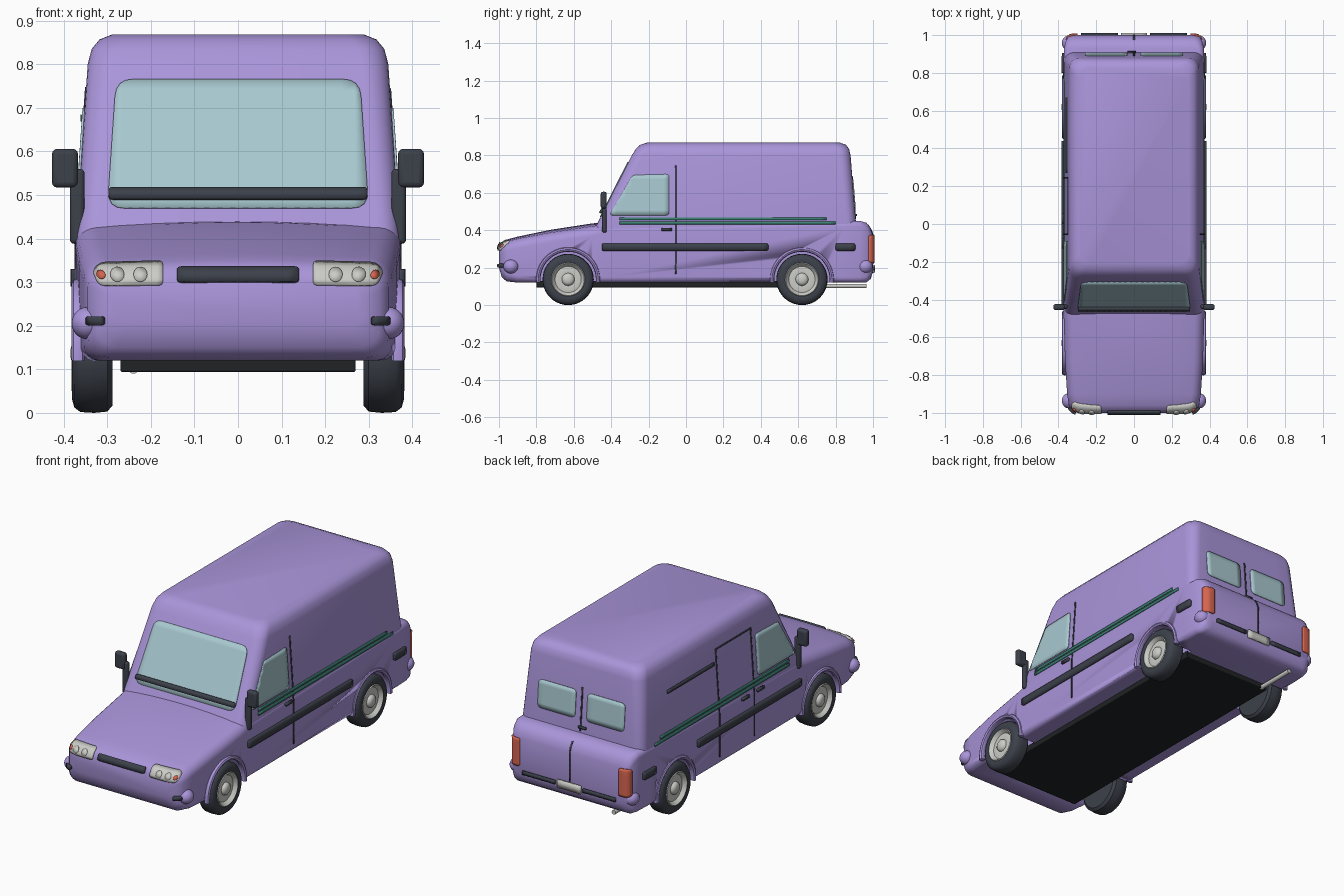
import bpy, bmesh, math
from mathutils import Vector
from mathutils.bvhtree import BVHTree

if "Cube" in bpy.data.objects:
    bpy.data.objects.remove(bpy.data.objects["Cube"])


def material(name, rgb):
    m = bpy.data.materials.new(name)
    m.diffuse_color = (*rgb, 1)
    m.use_nodes = True
    m.node_tree.nodes["Principled BSDF"].inputs["Base Color"].default_value = m.diffuse_color
    return m


PURPLE = material("purple_paint", (.40, .30, .70))
GLASS = material("pale_glass", (.39, .58, .63))
DARK = material("dark_trim", (.045, .052, .068))
BLACK = material("black_underside", (.014, .016, .018))
SILVER = material("silver", (.60, .60, .57))
RED = material("red_lamp", (.68, .13, .08))
TEAL = material("teal_stripe", (.045, .22, .17))


def make(name, bm, mat, mirror=False, thick=0, bevel=0, angle=40):
    bmesh.ops.recalc_face_normals(bm, faces=bm.faces[:])
    me = bpy.data.meshes.new(name)
    bm.to_mesh(me)
    bm.free()
    ob = bpy.data.objects.new(name, me)
    bpy.context.collection.objects.link(ob)
    me.materials.append(mat)
    bpy.ops.object.select_all(action='DESELECT')
    ob.select_set(True)
    bpy.context.view_layer.objects.active = ob
    bpy.ops.object.shade_smooth_by_angle(angle=math.radians(angle))
    if thick:
        s = ob.modifiers.new("thickness", 'SOLIDIFY')
        s.thickness, s.offset = thick, 0
    if bevel:
        b = ob.modifiers.new("bevel", 'BEVEL')
        b.width, b.segments = bevel, 3
    if mirror:
        ob.modifiers.new("mirror", 'MIRROR')
    return ob


def loft(rings, bm=None):
    bm = bm or bmesh.new()
    vs = [[bm.verts.new(p) for p in r] for r in rings]
    n = len(vs[0])
    for a, b in zip(vs, vs[1:]):
        for i in range(n):
            bm.faces.new((a[i], a[(i + 1) % n], b[(i + 1) % n], b[i]))
    bm.faces.new(vs[0])
    bm.faces.new(vs[-1])
    bmesh.ops.recalc_face_normals(bm, faces=bm.faces[:])
    return bm


def ring(h, lo, hi, rl, rh, crown=0):
    """Rounded rectangle with a slightly domed upper edge."""
    pts = []
    for k, (u, v, r) in enumerate([(h - rl, lo + rl, rl), (h - rh, hi - rh, rh),
                                   (rh - h, hi - rh, rh), (rl - h, lo + rl, rl)]):
        for i in range(7):
            a = math.radians(-90 + 90 * k + 15 * i)
            pts.append((u + r * math.cos(a), v + r * math.sin(a)))
        if k == 1:
            pts += [((h - rh) * (1 - i / 4), hi) for i in range(1, 8)]
    return [(u, v - crown * (u / h) ** 2 * (v - lo) / (hi - lo)) for u, v in pts]


# body shapes: lower shell lofted along y, tall cabin lofted along z
LOWER = [(-1, .29, .20, .31, .04, .04, .01), (-.985, .325, .15, .335, .05, .045, .012),
         (-.96, .345, .127, .350, .05, .05, .014), (-.9, .354, .12, .366, .04, .05, .015),
         (-.727, .365, .12, .402, .03, .05, .02), (-.5, .372, .12, .437, .03, .05, .02),
         (-.42, .373, .12, .442, .03, .04, .01), (.85, .373, .12, .45, .03, .03, 0),
         (.93, .370, .12, .45, .03, .03, 0), (.965, .362, .122, .44, .03, .04, 0),
         (.988, .35, .14, .41, .04, .04, 0), (1, .335, .18, .375, .04, .04, 0)]
CABIN = [(.36, .371, -.512, .915, .05), (.45, .369, -.467, .908, .05), (.80, .345, -.29, .88, .06),
         (.835, .336, -.268, .872, .06), (.857, .318, -.245, .855, .06), (.868, .29, -.21, .825, .06)]
lower_rings = [[(u, s[0], v) for u, v in ring(*s[1:])] for s in LOWER]
cabin_rings = [[(u, v, z) for u, v in ring(h, f, b, r, r)] for z, h, f, b, r in CABIN]
both = loft(cabin_rings, loft(lower_rings))
SURFACE = BVHTree.FromBMesh(both)
both.free()
lower = make("lower_body", loft(lower_rings), PURPLE)
make("cabin", loft(cabin_rings), PURPLE)


def disc_rings(profile, y, z, n=40):
    return [[(x, y + r * math.cos(2 * math.pi * i / n), z + r * math.sin(2 * math.pi * i / n))
             for i in range(n)] for x, r in profile]


# wheel wells, wheels and arch flares
WZ = .137
for label, y in (("front", -.63), ("rear", .62)):
    for s in (1, -1):
        cut = make("well_cutter", loft(disc_rings([(s * .26, .153), (s * .5, .153)], y, WZ)), PURPLE)
        m = lower.modifiers.new("well", 'BOOLEAN')
        m.operation, m.solver, m.object = 'DIFFERENCE', 'EXACT', cut
        bpy.context.view_layer.objects.active = lower
        bpy.ops.object.modifier_apply(modifier=m.name)
        bpy.data.objects.remove(cut)
    tire = [(.288, .085), (.288, .12), (.30, .134), (.33, .137), (.362, .135), (.376, .124),
            (.381, .105), (.378, .09), (.35, .086)]
    rim = [(.345, .087), (.378, .09), (.382, .086), (.374, .079), (.362, .07), (.366, .045),
           (.364, .034), (.374, .031), (.381, .022), (.384, .01)]
    make(label + "_tires", loft(disc_rings(tire, y, WZ)), DARK, mirror=True)
    make(label + "_rims", loft(disc_rings(rim, y, WZ)), SILVER, mirror=True)
    flare = []
    for i in range(25):
        a = math.radians(-6 + 8 * i)
        flare.append([(.367 + .015 * math.cos(b), y + (.16 + .012 * math.sin(b)) * math.cos(a),
                       WZ + (.16 + .012 * math.sin(b)) * math.sin(a))
                      for b in [math.pi * j / 4 for j in range(8)]])
    make(label + "_arch_flares", loft(flare), PURPLE, mirror=True)


def box(name, lo, hi, mat, bevel=.006, mirror=False):
    bm = bmesh.new()
    bmesh.ops.create_cube(bm, size=1)
    for v in bm.verts:
        v.co = [(a + b) / 2 + c * (b - a) for a, b, c in zip(lo, hi, v.co)]
    return make(name, bm, mat, mirror, bevel=bevel)


def rounded(pts, r):
    out = []
    for i, p in enumerate(pts):
        p, a, b = Vector(p), Vector(pts[i - 1]), Vector(pts[(i + 1) % len(pts)])
        a, b = p + (a - p).normalized() * r, p + (b - p).normalized() * r
        out += [a * (1 - t) ** 2 + p * 2 * t * (1 - t) + b * t * t for t in (0, .25, .5, .75, 1)]
    return out


def rect(a0, a1, b0, b1, r=0):
    pts = [(a0, b0), (a1, b0), (a1, b1), (a0, b1)]
    return rounded(pts, r) if r else pts


def circle(a, b, r):
    return [(a + r * math.cos(math.pi * i / 8), b + r * math.sin(math.pi * i / 8)) for i in range(16)]


RAYS = {'right': (-1, 0, 0), 'left': (1, 0, 0), 'front': (0, 1, 0), 'back': (0, -1, 0)}


def panel(name, pts, side, mat, mirror=True, off=.002, thick=.006, step=.03):
    """Outline projected onto the body so that it follows its curvature."""
    d = Vector(RAYS[side])
    k = 1 if d.x else 0
    bm = bmesh.new()
    bm.faces.new([bm.verts.new((0, p[0], p[1]) if k else (p[0], 0, p[1])) for p in pts])
    for axis in (k, 2):
        c = [v.co[axis] for v in bm.verts]
        no = Vector([float(i == axis) for i in range(3)])
        n = int((max(c) - min(c)) / step) + 1
        for i in range(1, n):
            bmesh.ops.bisect_plane(bm, geom=bm.verts[:] + bm.edges[:] + bm.faces[:], dist=1e-5,
                                   plane_co=no * (min(c) + (max(c) - min(c)) * i / n), plane_no=no)
    for v in bm.verts:
        hit = SURFACE.ray_cast(v.co - d * 3, d)[0]
        if hit is None:
            hit = SURFACE.find_nearest(v.co - d * .95)[0]
        v.co = hit - d * off
    return make(name, bm, mat, mirror, thick=thick)


# glass
panel("windshield", rounded([(-.30, .47), (.30, .47), (.28, .765), (-.28, .765)], .04), 'front', GLASS, False)
panel("side_windows", rounded([(-.41, .48), (-.09, .48), (-.09, .70), (-.285, .695)], .018), 'right', GLASS)
panel("rear_windows", rect(.035, .26, .52, .67, .025), 'back', GLASS)
panel("windshield_wiper_bar", rect(-.297, .297, .49, .514, .01), 'front', DARK, False, .008, .022)

# side trims, stripes, seams and handles
panel("side_trims", rect(-.45, .44, .29, .33, .01), 'right', DARK, True, .004, .014)
panel("rear_side_trims", rect(.80, .905, .29, .33, .01), 'right', DARK, True, .004, .014)
panel("upper_stripes", rect(-.355, .75, .454, .469), 'right', TEAL)
panel("lower_stripes", rect(-.355, .80, .432, .447), 'right', TEAL)
panel("door_seams", rect(-.059, -.051, .165, .745), 'right', DARK, True, .001, .003)
panel("door_handles", rect(-.13, -.075, .398, .412), 'right', DARK, True, .005, .012)
panel("sliding_door_rear_seam", rect(.241, .249, .165, .745), 'left', DARK, False, .001, .003)
panel("sliding_door_top_seam", rect(-.059, .249, .741, .748), 'left', DARK, False, .001, .003)
panel("sliding_door_rail", rect(.27, .67, .668, .684), 'left', DARK, False, .003, .01)
panel("sliding_door_handle", rect(.0, .055, .398, .412), 'left', DARK, False, .005, .012)

# front lamps and grille
panel("headlights", rounded([(.172, .292), (.318, .292), (.333, .325), (.315, .343), (.172, .347)], .012),
      'front', SILVER, True, .003, .008, .015)
for i, x in enumerate((.224, .277)):
    panel(f"headlight_lens_{i + 1}", circle(x, .317, .016), 'front', SILVER, True, .007, .008)
panel("turn_signals", circle(.314, .317, .0095), 'front', RED, True, .008, .008)
panel("grille", rect(-.14, .14, .30, .333, .01), 'front', DARK, False, .005, .014)
panel("front_bumper_strips", rect(.308, .342, .201, .221, .006), 'front', DARK, True, .008, .02, .015)

# rear details
panel("tail_lamps", rect(.298, .358, .225, .375, .012), 'back', RED, True, .003, .01, .012)
panel("rear_bumper_strips", rect(.085, .28, .185, .205), 'back', DARK, True, .004, .012)
panel("license_plate", rect(-.07, .07, .172, .215), 'back', SILVER, False, .005, .012)
panel("rear_door_seam_upper", rect(-.004, .004, .46, .69), 'back', DARK, False, .001, .003)
panel("rear_door_seam_lower", rect(-.004, .004, .22, .43), 'back', DARK, False, .001, .003)
panel("rear_door_handle", rect(-.035, .01, .475, .487), 'back', DARK, False, .004, .01)

# rounded bumper ends
for label, y in (("front", -.936), ("rear", .958)):
    bm = bmesh.new()
    bmesh.ops.create_uvsphere(bm, u_segments=24, v_segments=14, radius=1)
    for v in bm.verts:
        v.co = (.345 + v.co.x * .037, y + v.co.y * .04, .206 + v.co.z * .037)
    make(label + "_bumper_ends", bm, PURPLE, mirror=True)

# mirrors, floor and exhaust
box("mirror_heads", (.367, -.456, .517), (.427, -.424, .606), DARK, .012, True)
box("mirror_stems", (.352, -.450, .388), (.386, -.424, .56), DARK, .01, True)
box("floor_pan", (-.27, -.80, .094), (.27, .75, .13), BLACK, .004)
pipe = [[(-.24 + .012 * math.cos(math.pi * i / 8), y, .102 + .012 * math.sin(math.pi * i / 8))
         for i in range(16)] for y in (.74, .965)]
make("exhaust_pipe", loft(pipe), SILVER)
